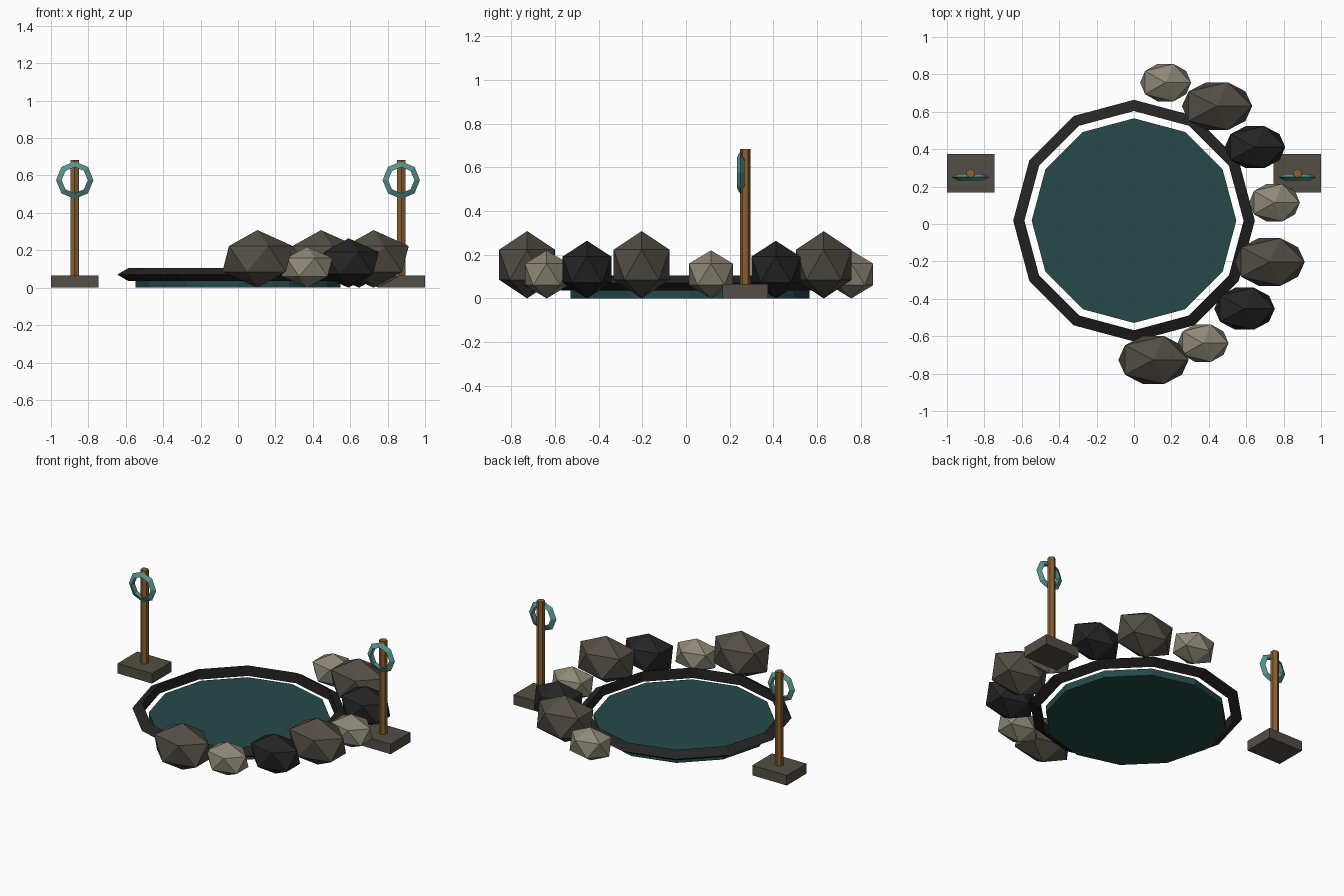
import bpy, math

if "Cube" in bpy.data.objects:
    bpy.data.objects.remove(bpy.data.objects["Cube"])


def material(name, rgb):
    m = bpy.data.materials.new(name)
    m.diffuse_color = (*rgb, 1)
    m.use_nodes = True
    m.node_tree.nodes["Principled BSDF"].inputs["Base Color"].default_value = m.diffuse_color
    return m


WATER = material("deep teal", (0.019, 0.066, 0.066))
BLACK = material("black stone", (0.018, 0.018, 0.019))
BROWN = material("brown stone", (0.088, 0.076, 0.058))
PALE = material("pale stone", (0.27, 0.245, 0.185))
WOOD = material("wood", (0.25, 0.118, 0.03))
RING = material("light teal", (0.10, 0.30, 0.27))


def finish(name, mat):
    ob = bpy.context.object
    ob.name = name
    ob.data.materials.append(mat)
    return ob


# Pool disc and the triangular-section rim around it
POOL_Y = 0.018
bpy.ops.mesh.primitive_cylinder_add(vertices=12, radius=0.547, depth=0.045,
                                    location=(0, POOL_Y, 0.0225))
finish("pool_water", WATER)
bpy.ops.mesh.primitive_torus_add(major_segments=12, minor_segments=3,
                                 major_radius=0.606, minor_radius=0.04,
                                 location=(0, POOL_Y, 0.07))
finish("pool_rim", BLACK)

# Boulders: stretched icosahedra along the right side
SIZES = {"brown": (BROWN, (0.21, 0.15, 0.154)),
         "black": (BLACK, (0.181, 0.132, 0.132)),
         "pale": (PALE, (0.152, 0.118, 0.11))}
ROCKS = [("brown", 0.104, -0.727), ("pale", 0.369, -0.637), ("black", 0.591, -0.453),
         ("brown", 0.725, -0.203), ("pale", 0.751, 0.114), ("black", 0.647, 0.411),
         ("brown", 0.444, 0.630), ("pale", 0.169, 0.756)]
for i, (kind, x, y) in enumerate(ROCKS):
    mat, size = SIZES[kind]
    bpy.ops.mesh.primitive_ico_sphere_add(subdivisions=1, radius=1,
                                          location=(x, y, size[2]))
    finish(f"{kind}_boulder_{i + 1}", mat).scale = size

# Two posts, each with a base block and a hanging ring in front
POST_Y = 0.271
for side, x in (("left", -0.873), ("right", 0.873)):
    bpy.ops.mesh.primitive_cube_add(size=1, location=(x, POST_Y, 0.033))
    finish(f"{side}_post_base", BROWN).scale = (0.252, 0.206, 0.066)
    bpy.ops.mesh.primitive_cylinder_add(vertices=6, radius=0.025, depth=0.643,
                                        location=(x, POST_Y, 0.3615))
    finish(f"{side}_post", WOOD)
    bpy.ops.mesh.primitive_torus_add(major_segments=8, minor_segments=3,
                                     major_radius=0.08, minor_radius=0.02,
                                     location=(x, POST_Y - 0.021, 0.575),
                                     rotation=(math.pi / 2, 0, 0))
    finish(f"{side}_ring", RING)
